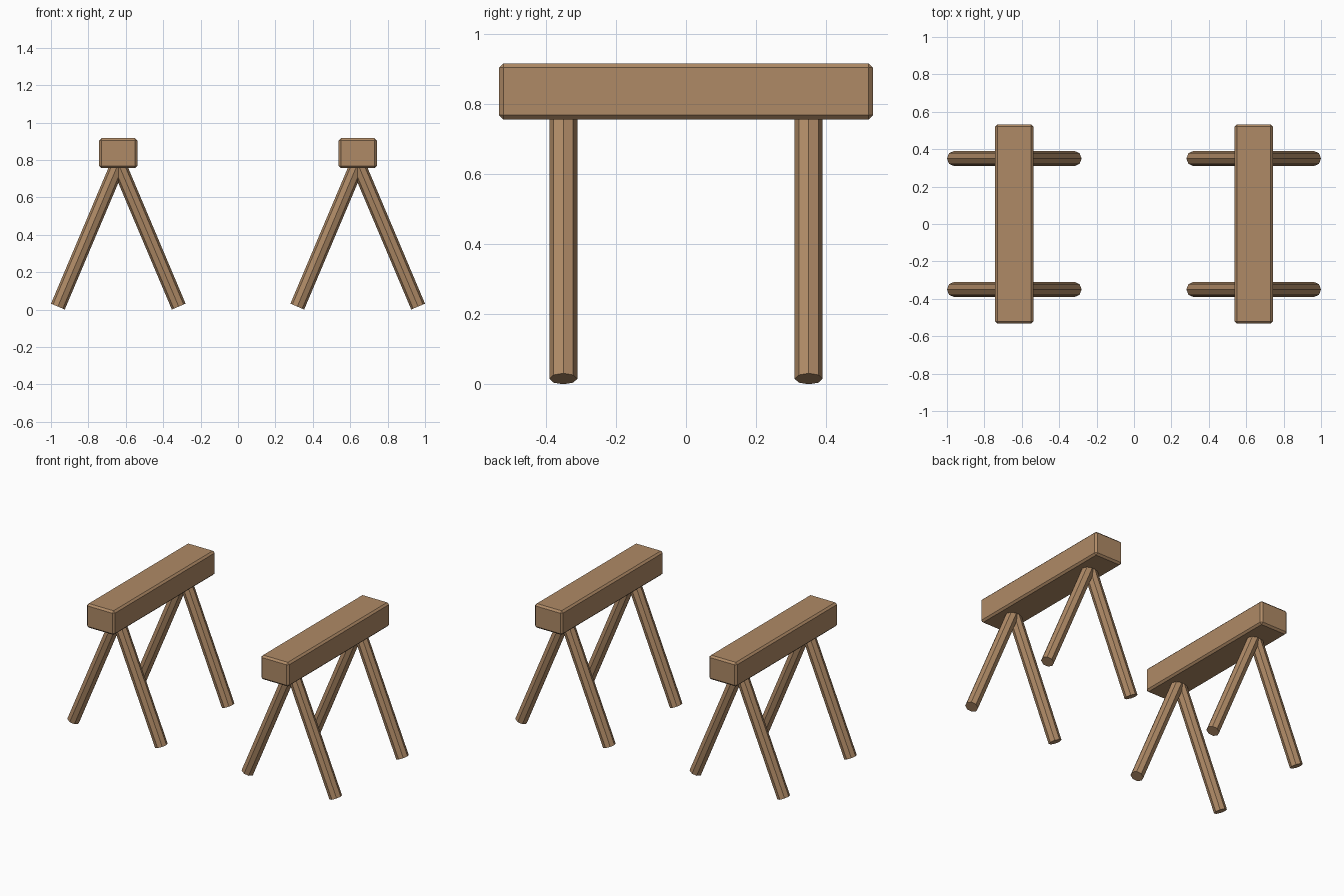
import bpy
from mathutils import Vector

cube = bpy.data.objects.get("Cube")
if cube:
    bpy.data.objects.remove(cube, do_unlink=True)

wood = bpy.data.materials.new("brown wood")
wood.use_nodes = True
colour = (0.43, 0.255, 0.133, 1)
wood.diffuse_color = colour
wood.node_tree.nodes["Principled BSDF"].inputs["Base Color"].default_value = colour

TRESTLE_X = 0.64
LEG_Y = 0.35
LEG_SPREAD = 0.323
LEG_RADIUS = 0.04
FOOT_Z = 0.016
TOP_Z = 0.78


def make_beam(name, x):
    """Rectangular beam with narrow chamfered edges."""
    bpy.ops.mesh.primitive_cube_add(size=1, location=(x, 0, 0.836))
    beam = bpy.context.object
    beam.name = name
    beam.scale = (0.205, 1.066, 0.16)
    bpy.ops.object.transform_apply(location=False, rotation=False, scale=True)
    chamfer = beam.modifiers.new("chamfer", 'BEVEL')
    chamfer.width = 0.012
    chamfer.segments = 1
    beam.data.materials.append(wood)


def make_leg(name, foot, top):
    """Eight-sided pole between two points."""
    axis = Vector(top) - Vector(foot)
    bpy.ops.mesh.primitive_cylinder_add(
        vertices=8, radius=LEG_RADIUS, depth=axis.length,
        location=(Vector(foot) + Vector(top)) / 2)
    leg = bpy.context.object
    leg.name = name
    leg.rotation_euler = (0, axis.angle(Vector((0, 0, 1))) * (1 if axis.x > 0 else -1), 0)
    leg.data.materials.append(wood)


# Two matching trestles, each a beam on two pairs of splayed legs
for side, sx in (("left", 1), ("right", -1)):
    x = sx * TRESTLE_X
    make_beam(f"{side}_beam", x)
    for end, sy in (("front", -1), ("back", 1)):
        for place, out in (("outer", sx), ("inner", -sx)):
            y = sy * LEG_Y
            make_leg(f"{side}_{end}_{place}_leg",
                     (x + out * LEG_SPREAD, y, FOOT_Z), (x, y, TOP_Z))
